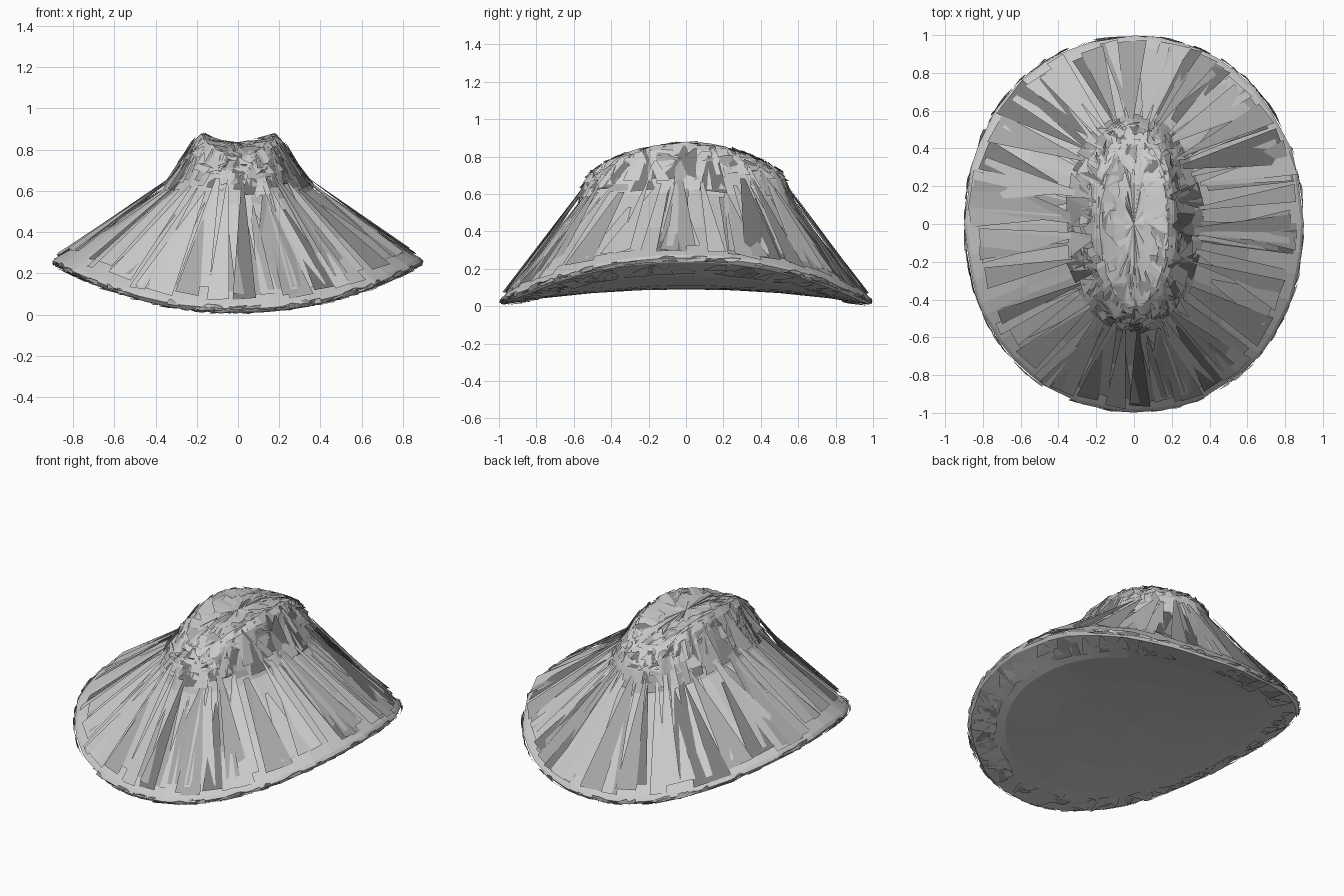
import bpy, bmesh, math, random
from mathutils import Vector

if "Cube" in bpy.data.objects:
    bpy.data.objects.remove(bpy.data.objects["Cube"])

random.seed(4)

# Ring profile: half width x, half length y, height at the sides, height at front/back
RINGS = [
    (0.22, 0.25, 0.096, 0.085),   # underside saddle
    (0.45, 0.50, 0.112, 0.070),
    (0.70, 0.77, 0.158, 0.042),
    (0.885, 0.98, 0.235, 0.008),  # brim edge
    (0.900, 0.998, 0.258, 0.028),
    (0.885, 0.98, 0.275, 0.050),
    (0.62, 0.75, 0.425, 0.285),   # skirt up to the crown
    (0.365, 0.580, 0.605, 0.540),
    (0.295, 0.540, 0.690, 0.660),
    (0.250, 0.515, 0.770, 0.700),
    (0.218, 0.475, 0.840, 0.735),
    (0.175, 0.430, 0.872, 0.765),  # crown ridge
    (0.110, 0.350, 0.848, 0.795),  # crease
    (0.050, 0.220, 0.838, 0.825),
]
BOTTOM, TOP = 0.09, 0.836


def grey(name, v):
    mat = bpy.data.materials.new(name)
    mat.diffuse_color = (v, v, v, 1)
    mat.use_nodes = True
    mat.node_tree.nodes["Principled BSDF"].inputs["Base Color"].default_value = mat.diffuse_color
    return mat


GREYS = [grey("felt", 0.60), grey("felt_mid", 0.40), grey("felt_dark", 0.20)]


def surf(angle, u):
    """Point on the hat at an angle, u runs along the ring profile."""
    i = min(int(u), len(RINGS) - 2)
    f = u - i
    rx, ry, zs, zf = [a + (b - a) * f for a, b in zip(RINGS[i], RINGS[i + 1])]
    c, s = math.cos(angle), math.sin(angle)
    p = 2 / 2.12
    x = math.copysign(abs(c) ** p, c)
    y = math.copysign(abs(s) ** p, s)
    return Vector((rx * x, ry * y, zs * c * c + zf * s * s))


def finish(bm, name):
    mesh = bpy.data.meshes.new(name)
    bm.to_mesh(mesh)
    bm.free()
    for mat in GREYS:
        mesh.materials.append(mat)
    obj = bpy.data.objects.new(name, mesh)
    bpy.context.collection.objects.link(obj)


# Hat body: faceted closed shell with uneven sectors
N = 48
angles = [2 * math.pi * (k + (random.uniform(-0.3, 0.3) if k % 12 else 0)) / N
          for k in range(N)]
rag = [1 if k % 12 == 0 else random.uniform(0.985, 1) for k in range(N)]
bm = bmesh.new()
rows = []
for r in range(len(RINGS)):
    row = []
    for k, a in enumerate(angles):
        v = surf(a, r)
        if r in (3, 4, 5):
            v.x *= rag[k]
            v.y *= rag[k]
        if r > 6:
            v += Vector([random.uniform(-0.008, 0.008) for _ in range(3)])
        row.append(bm.verts.new(v))
    rows.append(row)
for lo, hi in zip(rows, rows[1:]):
    for k in range(N):
        j = (k + 1) % N
        bm.faces.new((lo[k], lo[j], hi[j], hi[k]))
for row, z in ((rows[0], BOTTOM), (rows[-1], TOP)):
    mid = bm.verts.new((0, 0, z))
    for k in range(N):
        bm.faces.new((row[k], row[(k + 1) % N], mid))
bmesh.ops.recalc_face_normals(bm, faces=bm.faces)
finish(bm, "hat_body")


def shards(name, count, lo, hi, width, lift, shades):
    """Flat tilted slivers over the profile between u ranges lo and hi,
    shades gives the weights of the three greys."""
    bm = bmesh.new()
    for _ in range(count):
        a = random.uniform(0, 2 * math.pi)
        w = random.uniform(*width)
        u1, u2 = random.uniform(*lo), random.uniform(*hi)
        skew = random.uniform(-1.2, 1.2) * w
        p = [surf(a - w, u1), surf(a + w, u1),
             surf(a + skew + w * random.uniform(0.1, 0.8), u2), surf(a + skew, u2)]
        n = (p[1] - p[0]).cross(p[3] - p[0])
        if n.length < 1e-6:
            continue
        n.normalize()
        tilt = random.choice((-1, 1))
        base = random.uniform(0.3, 1) * lift
        offs = [base * (1 + tilt), base * (1 - tilt), base, base]
        vs = [bm.verts.new(q + n * (o + 0.003)) for q, o in zip(p, offs)]
        shade = random.choices((0, 1, 2), shades)[0]
        for tri in ((0, 1, 2), (0, 2, 3)):
            bm.faces.new([vs[i] for i in tri]).material_index = shade
    finish(bm, name)


# Torn-looking layers lying over the shell
shards("skirt_shards", 85, (5.0, 5.3), (6.6, 8.0), (0.03, 0.13), 0.009, (5, 3, 2))
shards("crown_shards", 200, (7.0, 9.5), (8.5, 10.8), (0.05, 0.18), 0.010, (5, 3, 2))
shards("crease_shards", 60, (10.5, 11.2), (11.5, 12.8), (0.08, 0.30), 0.006, (5, 3, 1))
shards("brim_edge_shards", 120, (3.2, 3.6), (3.7, 4.9), (0.03, 0.09), 0.003, (4, 2, 1))
shards("brim_underside_shards", 130, (2.2, 2.6), (2.6, 3.0), (0.03, 0.09), 0.005, (6, 2, 0))
